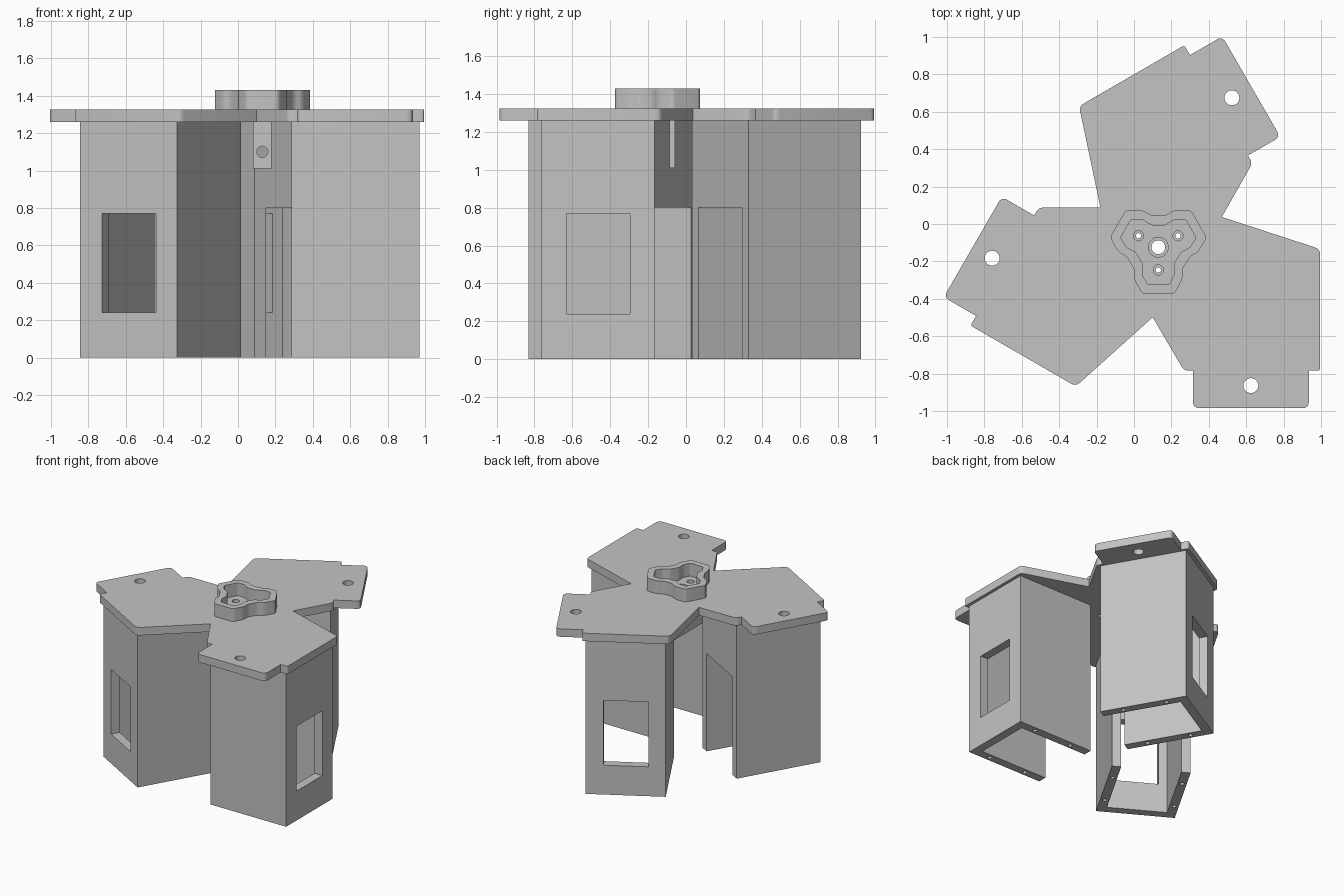
import bpy, bmesh
from math import radians
from mathutils import Vector, Matrix

old = bpy.data.objects.get("Cube")
if old:
    bpy.data.objects.remove(old)

CENTER = Vector((0.13, -0.124, 0))   # axis of the threefold symmetry
LEG_TOP, PLATE_TOP, COLLAR_TOP = 1.26, 1.325, 1.43
WALL = 0.07

grey = bpy.data.materials.new("plain grey")
grey.use_nodes = True
grey.diffuse_color = (0.55, 0.55, 0.55, 1)
grey.node_tree.nodes["Principled BSDF"].inputs["Base Color"].default_value = grey.diffuse_color


def turn(p, k):
    """Rotate a 2D point by k thirds of a turn."""
    return (Matrix.Rotation(radians(120 * k), 2) @ Vector(p))


def add_object(name, bm):
    bmesh.ops.recalc_face_normals(bm, faces=bm.faces)
    mesh = bpy.data.meshes.new(name)
    bm.to_mesh(mesh)
    bm.free()
    mesh.materials.append(grey)
    obj = bpy.data.objects.new(name, mesh)
    obj.location = CENTER
    bpy.context.collection.objects.link(obj)
    return obj


def prism(name, outline, z0, z1):
    bm = bmesh.new()
    base = bm.faces.new([bm.verts.new((p[0], p[1], z0)) for p in outline])
    top = bmesh.ops.extrude_face_region(bm, geom=[base])["geom"]
    bmesh.ops.translate(bm, vec=(0, 0, z1 - z0),
                        verts=[v for v in top if isinstance(v, bmesh.types.BMVert)])
    return add_object(name, bm)


def box(name, x0, x1, y0, y1, z0, z1):
    return prism(name, [(x0, y0), (x1, y0), (x1, y1), (x0, y1)], z0, z1)


def cylinder(name, at, radius, depth, along_y=False):
    bm = bmesh.new()
    matrix = Matrix.Translation(at)
    if along_y:
        matrix = matrix @ Matrix.Rotation(radians(90), 4, "X")
    bmesh.ops.create_cone(bm, cap_ends=True, segments=24, radius1=radius,
                          radius2=radius, depth=depth, matrix=matrix)
    return add_object(name, bm)


def cut(obj, cutters):
    """Subtract each cutter in turn, then discard it."""
    bpy.context.view_layer.objects.active = obj
    for cutter in cutters:
        cutter.hide_render = True
        mod = obj.modifiers.new("cut", "BOOLEAN")
        mod.operation, mod.solver, mod.object = "DIFFERENCE", "EXACT", cutter
        bpy.ops.object.modifier_apply(modifier=mod.name)
        bpy.data.objects.remove(cutter)


def rounded(points):
    """Outline from (x, y, corner radius) points."""
    out = []
    for i, (x, y, r) in enumerate(points):
        p = Vector((x, y))
        if not r:
            out.append(p)
            continue
        a = p + (Vector(points[i - 1][:2]) - p).normalized() * r
        b = p + (Vector(points[(i + 1) % len(points)][:2]) - p).normalized() * r
        for s in range(6):
            t = s / 5
            out.append(a * (1 - t) ** 2 + p * 2 * t * (1 - t) + b * t * t)
    return out


# Top plate: one arm outline repeated three times
arm = [(-0.03, -0.375, 0), (0.137, -0.66, 0.025), (0.185, -0.66, 0), (0.185, -0.86, 0.035),
       (0.805, -0.86, 0.035), (0.805, -0.66, 0), (0.865, -0.66, 0.015), (0.865, -0.01, 0.03)]
outline = [(*turn((x, y), k), r) for k in range(3) for x, y, r in arm]
plate = prism("top_plate", rounded(outline), LEG_TOP, PLATE_TOP)

# Plate holes: arm holes, counterbored screw holes and the centre bore
cutters = [cylinder("cutter", (0, 0, LEG_TOP), 0.037, 0.3),
           cylinder("cutter", (0, 0, PLATE_TOP), 0.053, 0.06)]
for k in range(3):
    cutters.append(cylinder("cutter", (*turn((0.495, -0.74), k), LEG_TOP), 0.04, 0.3))
    screw = turn((0, -0.122), k)
    cutters.append(cylinder("cutter", (*screw, LEG_TOP), 0.014, 0.3))
    cutters.append(cylinder("cutter", (*screw, PLATE_TOP), 0.027, 0.06))
cut(plate, cutters)


# Collar: three-lobed ring on the plate
def lobes(half, radius):
    lobe = [(-x, y) for x, y in reversed(half)] + list(half)
    return rounded([(*turn(p, k), radius) for k in range(3) for p in lobe])


collar = prism("collar", lobes([(0.085, -0.25), (0.13, -0.17), (0.127, -0.122)], 0.02),
               PLATE_TOP, COLLAR_TOP)
cut(collar, [prism("cutter", lobes([(0.057, -0.2), (0.085, -0.148), (0.083, -0.09)], 0.008),
                   PLATE_TOP - 0.1, COLLAR_TOP + 0.1)])

# Leg: open tube with a window, a doorway and screw holes in its foot
X0, X1, Y0, Y1 = 0.155, 0.84, -0.64, -0.042
leg = box("leg_front", X0, X1, Y0, Y1, 0, LEG_TOP)
cutters = [box("cutter", X0 + WALL, X1 - WALL, Y0 + WALL, Y1 - WALL, -0.1, LEG_TOP + 0.1),
           box("cutter", X1 - 0.2, X1 + 0.1, -0.506, -0.171, 0.24, 0.77),
           box("cutter", X0 - 0.1, X0 + 0.2, Y0 + WALL, Y1 - WALL, -0.1, 0.8)]
for y in (Y0 + WALL / 2, Y1 - WALL / 2):
    for share in (0.25, 0.75):
        cutters.append(cylinder("cutter", (X0 + (X1 - X0) * share, y, 0), 0.016, 0.2))
cut(leg, cutters)
for k, name in ((1, "leg_back"), (2, "leg_left_side")):
    copy = bpy.data.objects.new(name, leg.data)
    copy.location = CENTER
    copy.rotation_euler.z = radians(120 * k)
    bpy.context.collection.objects.link(copy)

# Hanging tab with a cross hole under the plate
tab = box("hanging_tab", -0.05, 0.05, 0.036, 0.066, 1.01, LEG_TOP)
cut(tab, [cylinder("cutter", (0, 0.05, 1.1), 0.03, 0.2, along_y=True)])

# Smooth the round walls, keep hard edges
bpy.ops.object.select_all(action="DESELECT")
for obj in (plate, collar, leg, tab):
    obj.select_set(True)
bpy.ops.object.shade_smooth_by_angle(angle=radians(30))
